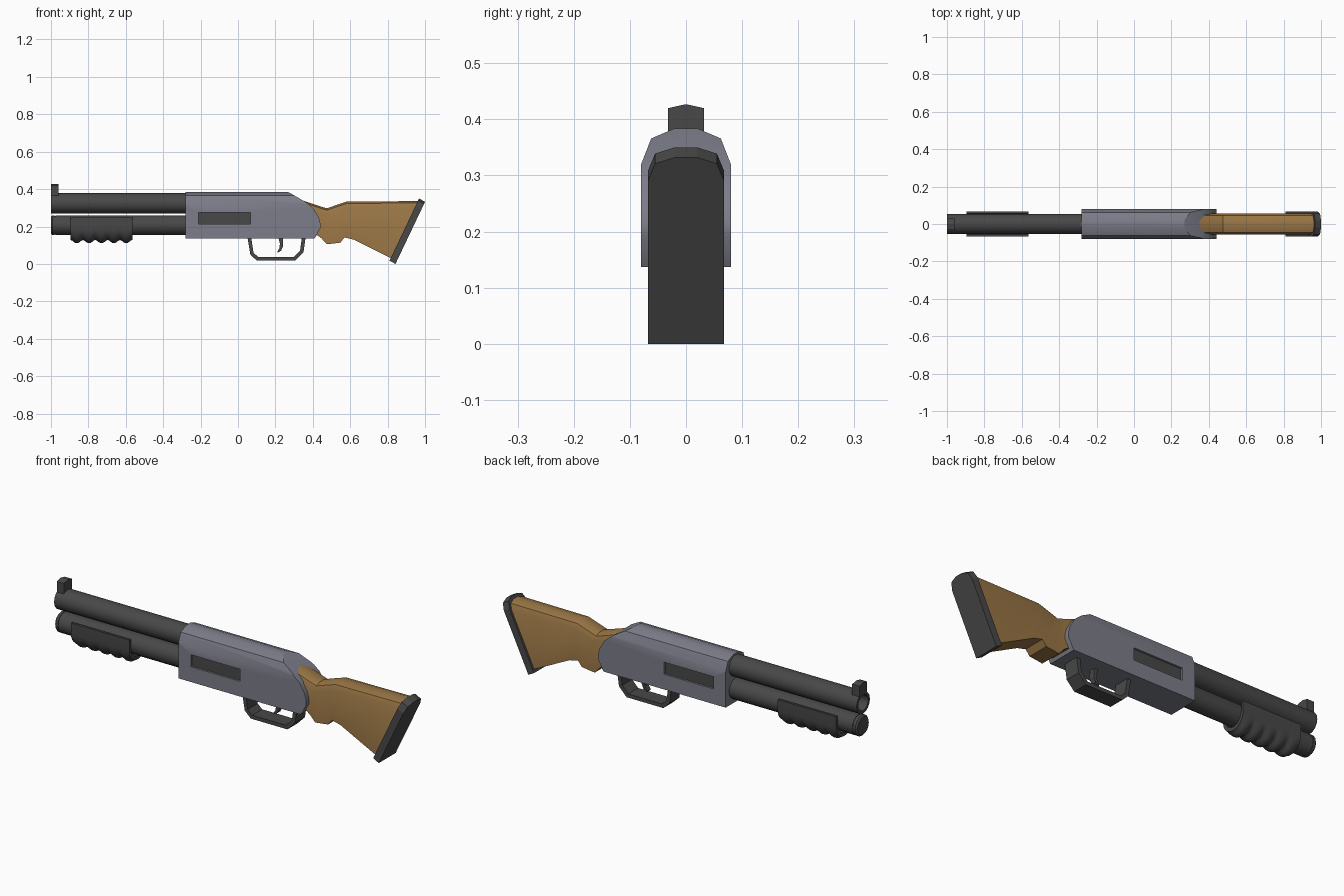
import bpy, bmesh, math
from mathutils import Vector

if "Cube" in bpy.data.objects:
    bpy.data.objects.remove(bpy.data.objects["Cube"])


def material(name, rgb):
    m = bpy.data.materials.new(name)
    m.diffuse_color = (*rgb, 1)
    m.use_nodes = True
    m.node_tree.nodes["Principled BSDF"].inputs["Base Color"].default_value = m.diffuse_color
    return m


DARK = material("dark_metal", (0.065, 0.065, 0.065))
STEEL = material("blue_grey_steel", (0.2, 0.205, 0.25))
WOOD = material("wood", (0.32, 0.18, 0.06))


def finish(name, bm, mat, smooth=None):
    bmesh.ops.recalc_face_normals(bm, faces=bm.faces[:])
    me = bpy.data.meshes.new(name)
    bm.to_mesh(me)
    bm.free()
    ob = bpy.data.objects.new(name, me)
    bpy.context.collection.objects.link(ob)
    me.materials.append(mat)
    if smooth:
        bpy.ops.object.select_all(action='DESELECT')
        ob.select_set(True)
        bpy.context.view_layer.objects.active = ob
        bpy.ops.object.shade_smooth_by_angle(angle=math.radians(smooth))
    return ob


def loft(rings, caps=True, closed=False):
    """Skin equal-length closed rings of points."""
    bm = bmesh.new()
    vs = [[bm.verts.new(p) for p in r] for r in rings]
    pairs = list(zip(vs, vs[1:])) + ([(vs[-1], vs[0])] if closed else [])
    for a, b in pairs:
        for i in range(len(a)):
            j = (i + 1) % len(a)
            bm.faces.new((a[i], a[j], b[j], b[i]))
    if caps and not closed:
        bm.faces.new(vs[0])
        bm.faces.new(vs[-1])
    return bm


def box(name, x, y, z, mat):
    ring = lambda u: [(u, y[0], z[0]), (u, y[1], z[0]), (u, y[1], z[1]), (u, y[0], z[1])]
    return finish(name, loft([ring(x[0]), ring(x[1])]), mat)


def turned(name, zc, profile, mat, sides=16):
    """Round part along x from (x, radius) pairs."""
    rings = [[(x, r * math.cos(t), zc + r * math.sin(t))
              for t in (2 * math.pi * i / sides for i in range(sides))] for x, r in profile]
    return finish(name, loft(rings), mat, 35)


def extrude_xz(name, pts, w, mat):
    return finish(name, loft([[(x, y, z) for x, z in pts] for y in (-w, w)]), mat)


# Barrel with open bore, and magazine tube with a stepped cap
turned("barrel", 0.324, [(-0.25, 0.054), (-1, 0.054), (-1, 0.04), (-0.85, 0.04)], DARK)
turned("magazine_tube", 0.207, [(-0.25, 0.053), (-0.975, 0.053), (-0.975, 0.05),
                                (-0.98, 0.05), (-0.98, 0.053), (-0.992, 0.053), (-1, 0.045)], DARK)

# Front sight with a slightly peaked top
sight = [(-0.032, 0.365), (0.032, 0.365), (0.032, 0.42), (0, 0.427), (-0.032, 0.42)]
finish("front_sight", loft([[(x, y, z) for y, z in sight] for x in (-1, -0.96)]), DARK)

# Receiver: chamfered bar, rear end trimmed by a run of planes
half = [(0.08, 0.137), (0.08, 0.32), (0.062, 0.366), (0.02, 0.384)]
section = half + [(-y, z) for y, z in reversed(half)]
bm = loft([[(x, y, z) for y, z in section] for x in (-0.28, 0.6)])
rear = [(0.27, 0.384), (0.36, 0.332), (0.405, 0.295), (0.432, 0.248), (0.441, 0.215),
        (0.441, 0.192), (0.41, 0.137)]
for (x0, z0), (x1, z1) in zip(rear, rear[1:]):
    cut = bmesh.ops.bisect_plane(bm, geom=bm.verts[:] + bm.edges[:] + bm.faces[:], dist=1e-5,
                                 plane_co=(x0, 0, z0), plane_no=(z0 - z1, 0, x1 - x0),
                                 clear_outer=True)
    bmesh.ops.holes_fill(bm, edges=[e for e in bm.edges if e.is_boundary], sides=0)
receiver = finish("receiver", bm, STEEL, 30)

# Ejection port: slot on both sides with a dark block set into it
cutter = box("port_cutter", (-0.21, 0.068), (-0.1, 0.1), (0.214, 0.276), DARK)
cutter.hide_render = True
cutter.hide_viewport = True
mod = receiver.modifiers.new("port", 'BOOLEAN')
mod.operation, mod.object, mod.solver = 'DIFFERENCE', cutter, 'EXACT'
box("ejection_port", (-0.212, 0.07), (-0.07, 0.07), (0.212, 0.278), DARK)

# Pump grip: ribbed U-shaped shell under the magazine tube
rings = []
N = 40
for i in range(N + 1):
    u = i / N
    dip = 0.016 * (0.5 + 0.5 * math.cos(2 * math.pi * 5 * u)) ** 1.5
    arc = [math.pi * k / 12 for k in range(13)]
    x = -0.895 + 0.33 * u
    ring = [(x, 0.068, 0.25)]
    ring += [(x, 0.068 * math.cos(t), 0.195 - (0.083 - dip) * math.sin(t)) for t in arc]
    ring += [(x, -0.068, 0.25), (x, -0.056, 0.25)]
    ring += [(x, -0.056 * math.cos(t), 0.207 - 0.06 * math.sin(t)) for t in arc]
    ring += [(x, 0.056, 0.25)]
    rings.append(ring)
finish("pump_grip", loft(rings), DARK, 40)

# Trigger guard: strip swept along its outline
outer = [(0.05, 0.145), (0.066, 0.05), (0.1, 0.018), (0.307, 0.018), (0.35, 0.062), (0.362, 0.145)]
inner = [(0.07, 0.145), (0.083, 0.06), (0.108, 0.037), (0.298, 0.037), (0.332, 0.072), (0.342, 0.145)]
rings = [[(a[0], -0.04, a[1]), (a[0], 0.04, a[1]), (b[0], 0.04, b[1]), (b[0], -0.04, b[1])]
         for a, b in zip(outer, inner)]
finish("trigger_guard", loft(rings), DARK)

# Trigger
extrude_xz("trigger", [(0.215, 0.145), (0.24, 0.145), (0.241, 0.095), (0.23, 0.07),
                       (0.211, 0.06), (0.211, 0.068), (0.222, 0.085), (0.224, 0.11)], 0.014, DARK)


def stock_ring(top, bottom, half_section):
    """Cross-section of (half width, distance below top) hung between two xz points."""
    t, b = Vector((top[0], 0, top[1])), Vector((bottom[0], 0, bottom[1]))
    down = (b - t) / (t.z - b.z)
    pts = [(w, t + down * d) for w, d in half_section] + [(half_section[-1][0], b)]
    return [(p.x, w, p.z) for w, p in pts] + [(p.x, -w, p.z) for w, p in reversed(pts)]


# Wooden stock: paired top and bottom outline points
stations = [((0.31, 0.351), (0.36, 0.15)), ((0.40, 0.321), (0.425, 0.152)),
            ((0.44, 0.308), (0.445, 0.138)), ((0.475, 0.297), (0.475, 0.105)),
            ((0.52, 0.313), (0.548, 0.114)), ((0.55, 0.323), (0.57, 0.142)),
            ((0.58, 0.333), (0.618, 0.13)), ((0.97, 0.336), (0.82, 0.029))]
wood = [(0.018, 0), (0.046, 0.01), (0.057, 0.036)]
finish("wooden_stock", loft([stock_ring(t, b, wood) for t, b in stations]), WOOD, 30)

# Butt pad: slanted slab on the end of the stock
pad = [(0.02, 0), (0.055, 0.011), (0.068, 0.042)]
finish("butt_pad", loft([stock_ring((0.968, 0.35), (0.81, 0.017), pad),
                         stock_ring((1.0, 0.332), (0.842, 0), pad)]), DARK)
